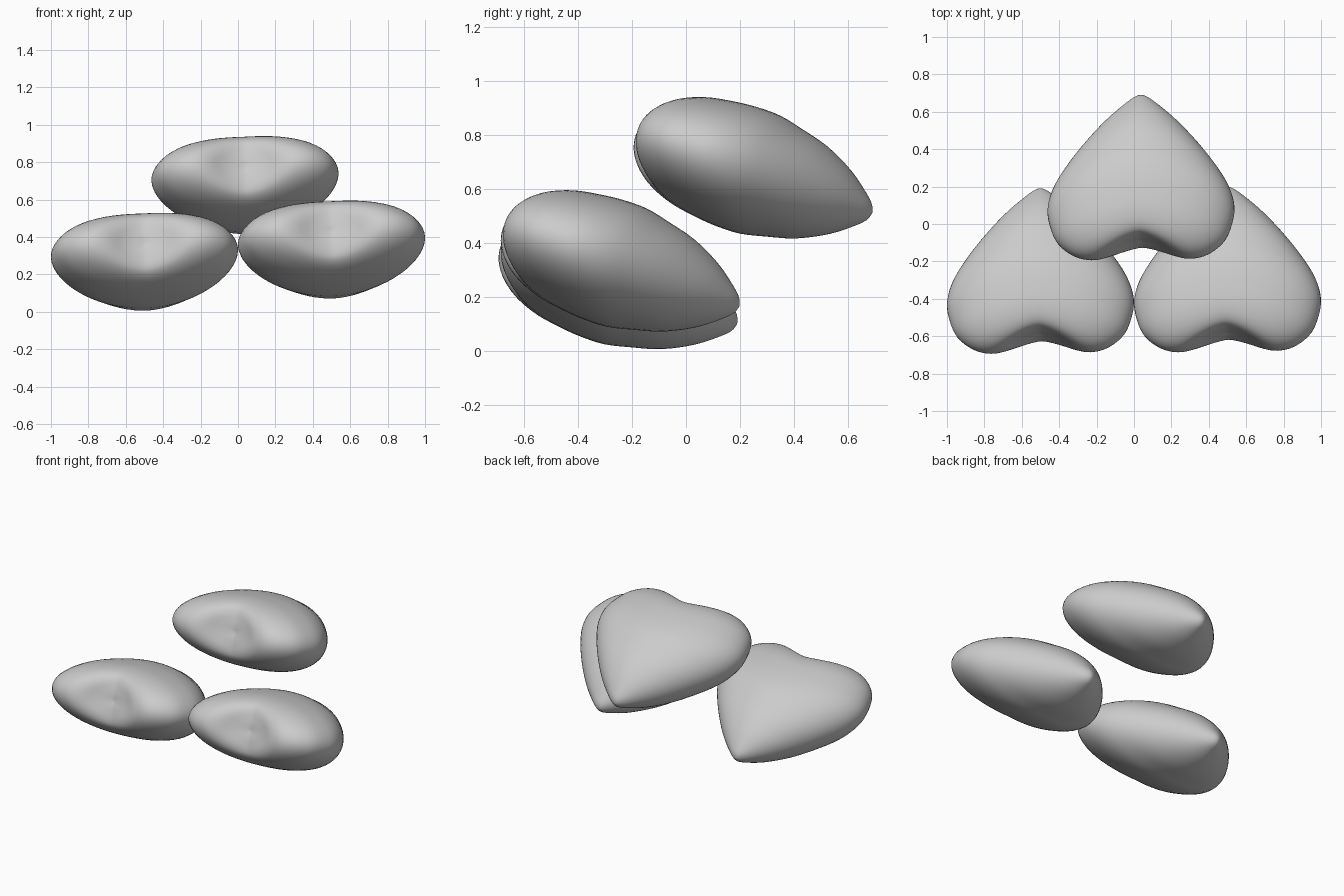
import bpy, bmesh, math
from mathutils import Matrix, Vector

if "Cube" in bpy.data.objects:
    bpy.data.objects.remove(bpy.data.objects["Cube"])

# Rings from notch to tip: half width, outline height, middle height, half thickness
RINGS = [
    (0, .335, .335, 0), (.06, .35, .34, .035), (.12, .375, .34, .075),
    (.2, .42, .335, .12), (.28, .436, .32, .155), (.37, .41, .28, .185),
    (.45, .34, .21, .21), (.49, .24, .12, .225), (.5, .15, .04, .232),
    (.475, .05, -.05, .23), (.417, -.056, -.14, .21), (.32, -.19, -.25, .18),
    (.2, -.328, -.36, .125), (.09, -.43, -.44, .065), (.03, -.475, -.475, .03),
    (0, -.486, -.486, 0),
]
SEGMENTS = 64
STEPS = 3


def smooth_rings(rows):
    """Catmull-Rom interpolation between the ring rows, without the two poles."""
    p = [Vector(r) for r in rows]
    p = [2 * p[0] - p[1]] + p + [2 * p[-1] - p[-2]]
    out = []
    for i in range(1, len(p) - 2):
        a, b, c, d = p[i - 1:i + 3]
        for k in range(STEPS):
            t = k / STEPS
            out.append(.5 * (2 * b + (c - a) * t + (2 * a - 5 * b + 4 * c - d) * t ** 2
                             + (3 * b - a - 3 * c + d) * t ** 3))
    return out[1:]


def heart_mesh():
    bm = bmesh.new()
    loops = []
    for width, outer, middle, thick in smooth_rings(RINGS):
        loop = []
        for j in range(SEGMENTS):
            angle = math.tau * j / SEGMENTS
            side = abs(math.cos(angle)) ** 1.5
            # the lobes lean towards -y, the tip towards +y
            loop.append(bm.verts.new((width * math.cos(angle),
                                      -(middle + (outer - middle) * side),
                                      thick * math.sin(angle))))
        loops.append(loop)
    notch = bm.verts.new((0, -RINGS[0][1], 0))
    tip = bm.verts.new((0, -RINGS[-1][1], 0))
    for j in range(SEGMENTS):
        n = (j + 1) % SEGMENTS
        bm.faces.new((notch, loops[0][j], loops[0][n]))
        bm.faces.new((tip, loops[-1][n], loops[-1][j]))
        for a, b in zip(loops, loops[1:]):
            bm.faces.new((a[j], b[j], b[n], a[n]))
    bmesh.ops.recalc_face_normals(bm, faces=bm.faces)
    for f in bm.faces:
        f.smooth = True
    mesh = bpy.data.meshes.new("heart")
    bm.to_mesh(mesh)
    bm.free()
    return mesh


grey = bpy.data.materials.new("plain grey")
grey.use_nodes = True
grey.diffuse_color = (.6, .6, .6, 1)
grey.node_tree.nodes["Principled BSDF"].inputs["Base Color"].default_value = (.6, .6, .6, 1)

mesh = heart_mesh()
mesh.materials.append(grey)

# Three copies share one tilt and a slight roll
tilt = Matrix.Rotation(math.radians(-19), 4, 'X') @ Matrix.Rotation(math.radians(-2.7), 4, 'Y')
for name, centre in (("upper_heart", (.0375, .23, .668)),
                     ("lower_right_heart", (-.5, -.27, .258)),
                     ("lower_left_heart", (.5, -.262, .323))):
    heart = bpy.data.objects.new(name, mesh)
    bpy.context.collection.objects.link(heart)
    heart.matrix_world = Matrix.Translation(centre) @ tilt
